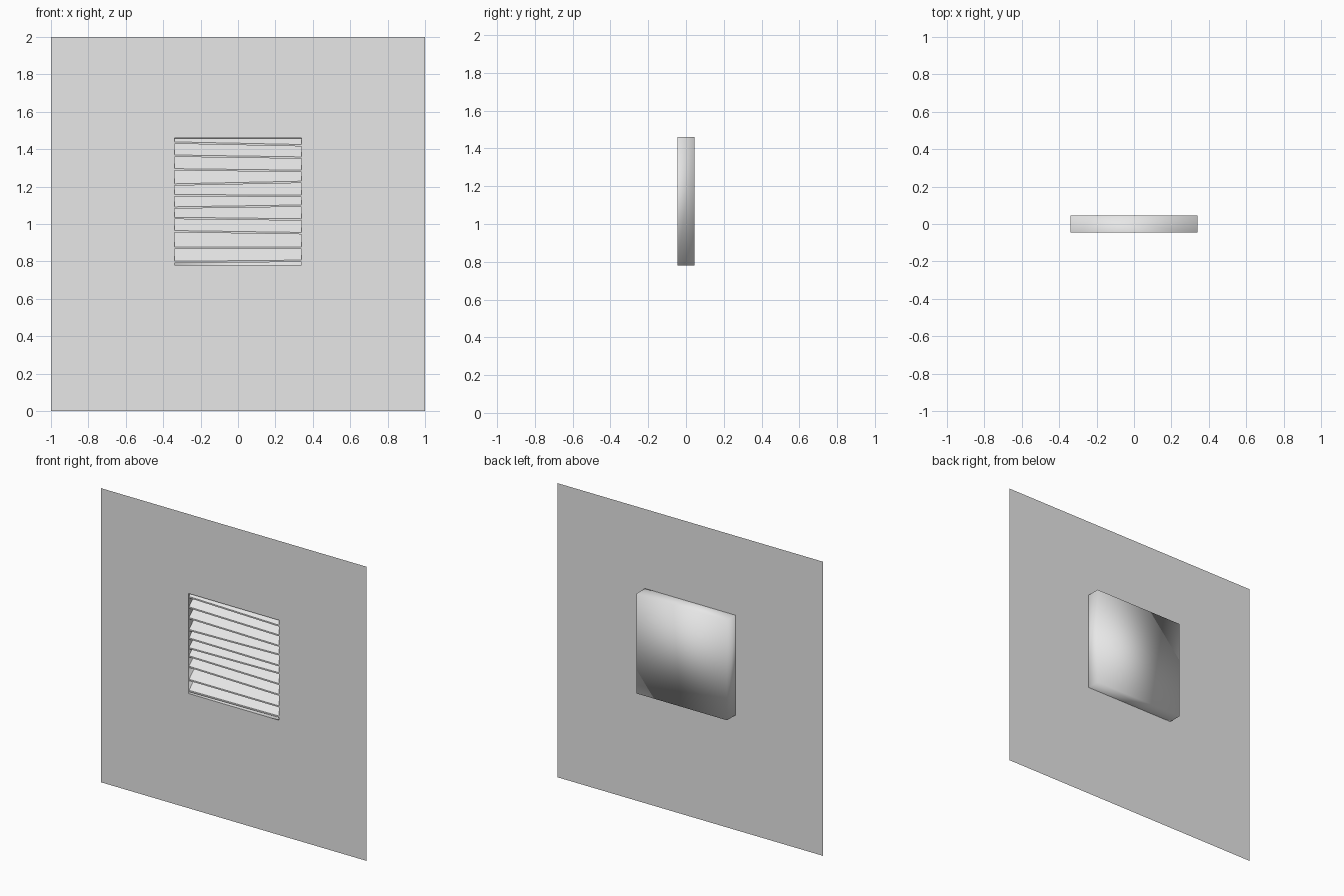
import bpy, bmesh
from mathutils import Vector

if "Cube" in bpy.data.objects:
    bpy.data.objects.remove(bpy.data.objects["Cube"])

grey = bpy.data.materials.new("light_grey")
grey.use_nodes = True
grey.diffuse_color = (0.8, 0.8, 0.8, 1)
grey.node_tree.nodes["Principled BSDF"].inputs["Base Color"].default_value = (0.8, 0.8, 0.8, 1)

HALF, LOW, HIGH = 0.34, 0.78, 1.46     # opening
FRONT, BACK = -0.045, 0.045            # depth


def make_object(name, bm):
    bmesh.ops.recalc_face_normals(bm, faces=bm.faces)
    mesh = bpy.data.meshes.new(name)
    bm.to_mesh(mesh)
    bm.free()
    mesh.materials.append(grey)
    obj = bpy.data.objects.new(name, mesh)
    bpy.context.collection.objects.link(obj)
    return obj


def rectangle(bm, half, low, high, y):
    return [bm.verts.new((x, y, z)) for x, z in
            ((-half, low), (half, low), (half, high), (-half, high))]


def bridge(bm, a, b):
    for i in range(4):
        j = (i + 1) % 4
        bm.faces.new((a[i], a[j], b[j], b[i]))


# Thin wall panel with a square opening
bm = bmesh.new()
bridge(bm, rectangle(bm, 1, 0, 2, FRONT), rectangle(bm, HALF, LOW, HIGH, FRONT))
wall = make_object("wall_panel", bm)
if wall.data.polygons[0].normal.y > 0:
    wall.data.flip_normals()

# Open-fronted housing behind the opening
bm = bmesh.new()
rim = rectangle(bm, HALF, LOW, HIGH, FRONT)
rear = rectangle(bm, HALF, LOW, HIGH, BACK)
bridge(bm, rim, rear)
bm.faces.new(rear)
housing = make_object("vent_housing", bm)
housing.data.shade_smooth()

# Louvre slats: front-edge height and slight sideways lean
slats = ((1.432, -0.007), (1.364, -0.005), (1.292, -0.004), (1.222, 0.007),
         (1.156, -0.002), (1.097, 0.005), (1.032, -0.004), (0.96, -0.005),
         (0.876, 0.0), (0.804, 0.003))
THICK, RISE = 0.01, 0.078
for number, (height, lean) in enumerate(slats, 1):
    bm = bmesh.new()
    ends = []
    for side in (-1, 1):
        z = height + side * lean
        rise = min(RISE, HIGH - 0.004 - z)
        y = FRONT + 0.003
        y_back = y + 0.084 * rise / RISE
        profile = ((y, z - THICK), (y, z), (y_back, z + rise), (y_back, z + rise - THICK))
        ends.append([bm.verts.new((side * (HALF - 0.001), py, pz)) for py, pz in profile])
    bridge(bm, *ends)
    for end in ends:
        bm.faces.new(end)
    make_object(f"louvre_slat_{number}", bm)
